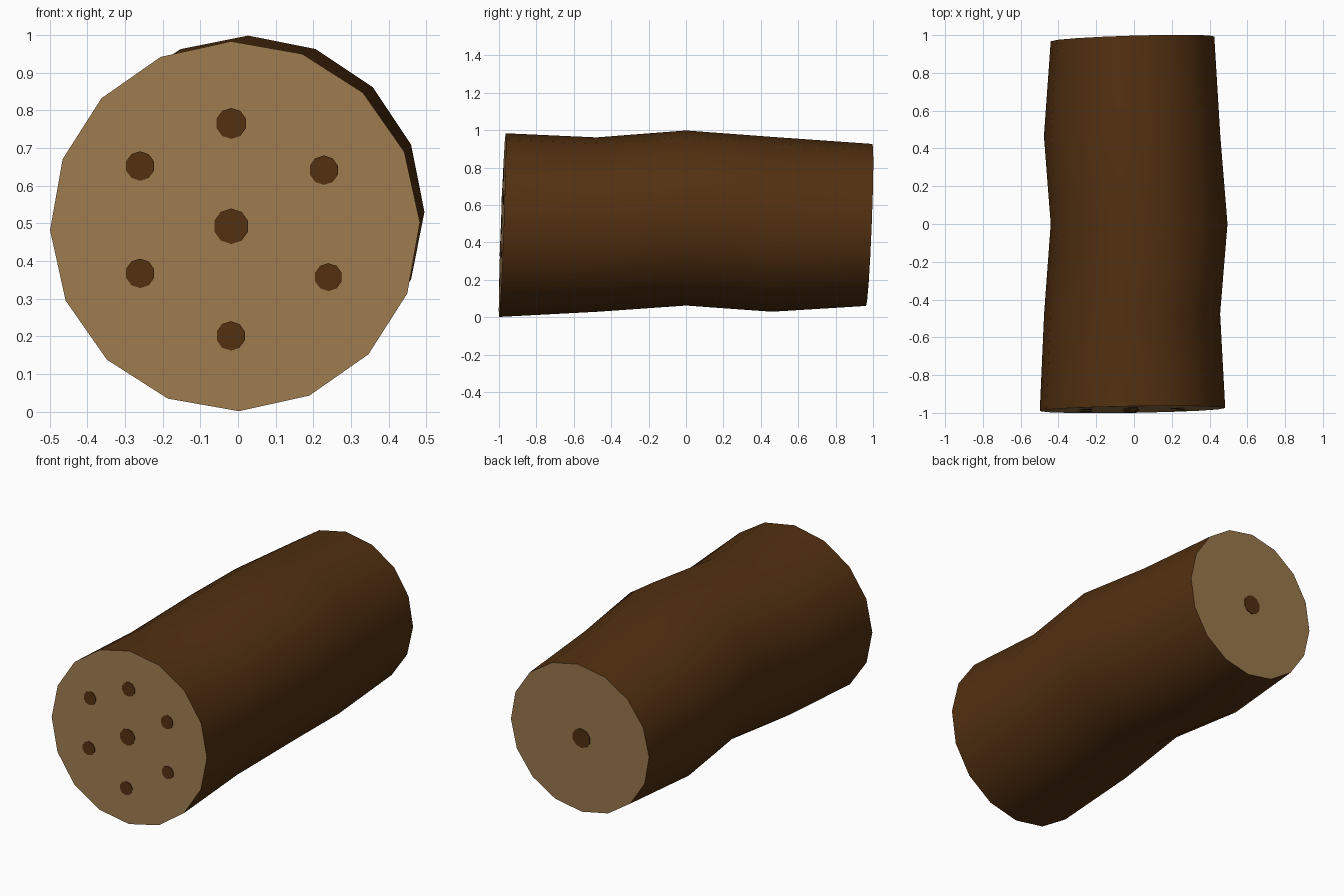
import bpy, bmesh, math

if "Cube" in bpy.data.objects:
    bpy.data.objects.remove(bpy.data.objects["Cube"])

SIDES = 16


def material(name, rgb):
    m = bpy.data.materials.new(name)
    m.diffuse_color = (*rgb, 1)
    m.use_nodes = True
    m.node_tree.nodes["Principled BSDF"].inputs["Base Color"].default_value = m.diffuse_color
    return m


bark = material("dark_bark", (0.084, 0.0296, 0.0052))
wood = material("cut_wood", (0.337, 0.198, 0.078))

# Rings along the log: centre x, y, z, radius, y-tilt per unit x and z, roll in degrees
RINGS = [
    (-0.008, -0.982, 0.492, 0.491, 0.016, 0.036, 1.2),
    (-0.010, -0.475, 0.495, 0.466, 0.0, -0.01, 0.6),
    (0.027, 0.0, 0.530, 0.468, 0.0, 0.0, 0.0),
    (-0.010, 0.465, 0.496, 0.467, 0.0, 0.01, 0.0),
    (-0.008, 0.980, 0.493, 0.433, 0.030, 0.040, 0.0),
]
FRONT, BACK = RINGS[0], RINGS[-1]


def plane_y(ring, x, z):
    return ring[1] + ring[4] * (x - ring[0]) + ring[5] * (z - ring[2])


def circle(ring, cx, cz, r, n, roll=0.0, lift=0.0):
    """Points of a circle lying in the tilted plane of a ring."""
    pts = []
    for i in range(n):
        a = 2 * math.pi * i / n + math.radians(roll)
        x, z = cx + r * math.cos(a), cz + r * math.sin(a)
        pts.append((x, plane_y(ring, x, z) + lift, z))
    return pts


def finish(bm, name, mats):
    bmesh.ops.recalc_face_normals(bm, faces=bm.faces)
    me = bpy.data.meshes.new(name)
    bm.to_mesh(me)
    bm.free()
    for m in mats:
        me.materials.append(m)
    ob = bpy.data.objects.new(name, me)
    bpy.context.collection.objects.link(ob)
    return ob


# Log body: smooth bark with flat cut ends
bm = bmesh.new()
loops = [[bm.verts.new(p) for p in circle(r, r[0], r[2], r[3], SIDES, r[6])]
         for r in RINGS]
for a, b in zip(loops, loops[1:]):
    for i in range(SIDES):
        j = (i + 1) % SIDES
        bm.faces.new((a[i], a[j], b[j], b[i])).smooth = True
for loop in (loops[0], loops[-1]):
    bm.faces.new(loop).material_index = 1
bmesh.ops.split_edges(bm, edges=[e for e in bm.edges
                                 if len({f.material_index for f in e.link_faces}) > 1])
# normals before the split parts are joined only by position
for f in bm.faces:
    c = f.calc_center_median()
    if f.material_index == 1:
        out = f.normal
    f.normal_update()
finish(bm, "log", [bark, wood])


# Dark spots on the cut ends: thin plates
def spot(name, ring, x, z, r, sign):
    bm = bmesh.new()
    n = 10
    inner = [bm.verts.new(p) for p in circle(ring, x, z, r, n, 18, -sign * 0.002)]
    outer = [bm.verts.new(p) for p in circle(ring, x, z, r, n, 18, sign * 0.004)]
    bm.faces.new(inner)
    bm.faces.new(outer)
    for i in range(n):
        j = (i + 1) % n
        bm.faces.new((inner[i], inner[j], outer[j], outer[i]))
    finish(bm, name, [bark])


FRONT_SPOTS = [(-0.018, 0.492, 0.047), (-0.018, 0.765, 0.041), (-0.26, 0.652, 0.039),
               (0.228, 0.641, 0.039), (-0.26, 0.367, 0.039), (0.24, 0.357, 0.037),
               (-0.019, 0.201, 0.039)]
for k, (x, z, r) in enumerate(FRONT_SPOTS):
    spot(f"front_spot_{k + 1}", FRONT, x, z, r, -1)
spot("back_spot", BACK, -0.018, 0.495, 0.056, 1)
